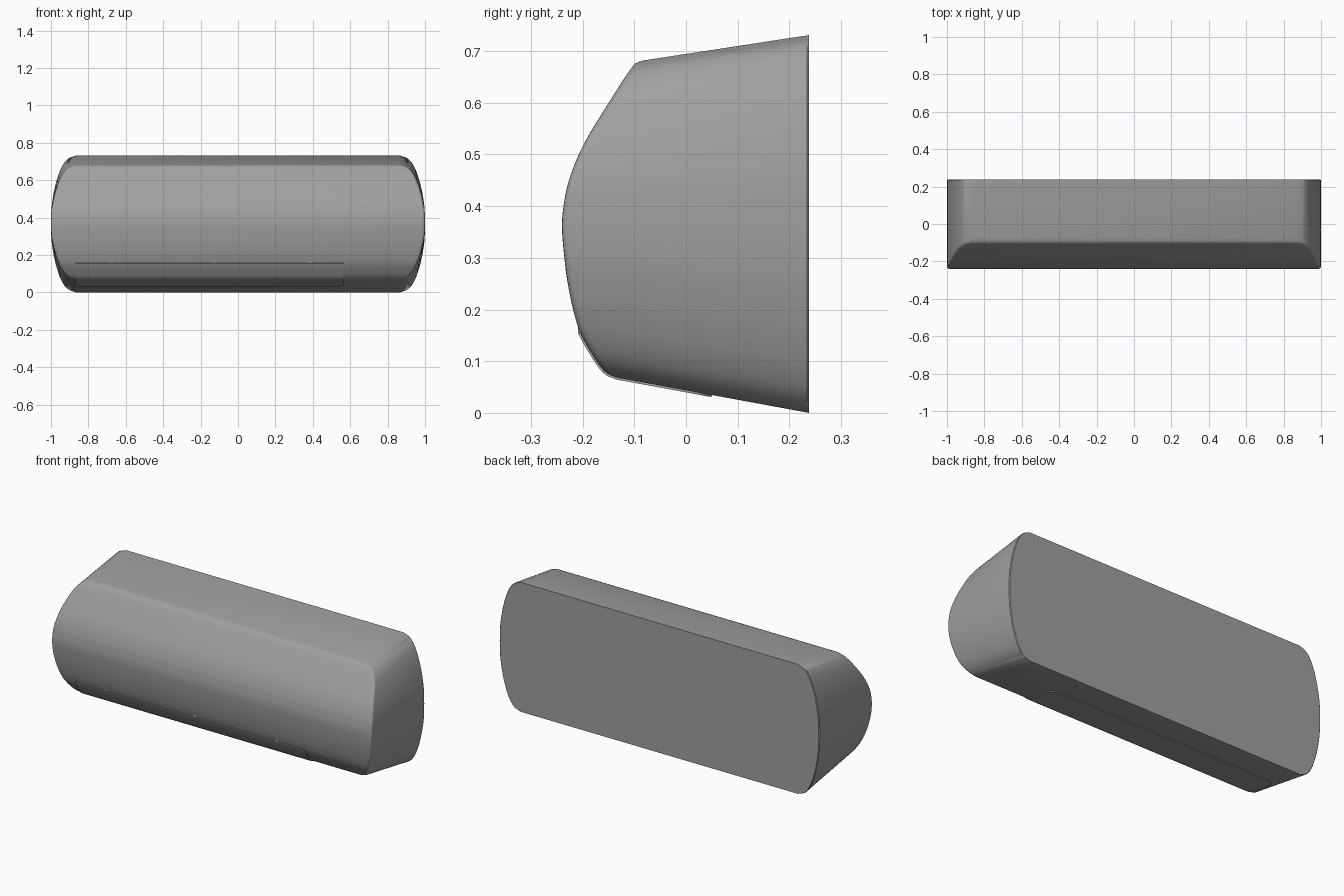
import bpy, bmesh, math
from mathutils import Vector

if "Cube" in bpy.data.objects:
    bpy.data.objects.remove(bpy.data.objects["Cube"])

BACK = 0.238

mat = bpy.data.materials.new("grey_plastic")
mat.use_nodes = True
grey = (0.35, 0.35, 0.35, 1)
mat.diffuse_color = grey
mat.node_tree.nodes["Principled BSDF"].inputs["Base Color"].default_value = grey


# Tapered top and bottom planes
def low(y):
    return 0.184 * (BACK - y)


def high(y):
    return 0.731 - 0.153 * (BACK - y)


def height(y, t):
    return low(y) + t * (high(y) - low(y))


def smooth_curve(pts):
    """Monotone cubic function through points (t, value)."""
    d = [(b[1] - a[1]) / (b[0] - a[0]) for a, b in zip(pts, pts[1:])]
    m = [d[0]] + [2 * a * b / (a + b) if a * b > 0 else 0 for a, b in zip(d, d[1:])] + [d[-1]]

    def f(t):
        i = 0
        while i < len(d) - 1 and t > pts[i + 1][0]:
            i += 1
        h = pts[i + 1][0] - pts[i][0]
        s = (t - pts[i][0]) / h
        return ((1 + 2 * s) * (1 - s) ** 2 * pts[i][1] + s * (1 - s) ** 2 * h * m[i]
                + s * s * (3 - 2 * s) * pts[i + 1][1] + s * s * (s - 1) * h * m[i + 1])
    return f


# Bulging front profile (y, z), from the lower lip to the upper lip
profile = [(-.135, .0685), (-.15, .075), (-.158, .081), (-.18, .111), (-.207, .161),
           (-.224, .225), (-.234, .287), (-.24, .365), (-.234, .419), (-.218, .475),
           (-.195, .525), (-.147, .604), (-.105, .668), (-.097, .677), (-.083, .682)]
front_pts = [[(z - low(y)) / (high(y) - low(y)), y] for y, z in profile]
front_pts[0][0], front_pts[-1][0] = 0, 1
front = smooth_curve(front_pts)

# Half width against relative height: rounded corners and bowed ends
half = [(0, .87), (.02, .907), (.07, .938), (.16, .965), (.27, .985), (.4, .998), (.5, 1)]
width = smooth_curve(half + [(1 - t, x) for t, x in half[-2::-1]])


def make_object(name, rings, degrees):
    """Bridge a stack of closed rings, cap both ends and shade smooth."""
    bm = bmesh.new()
    loops = [[bm.verts.new(p) for p in ring] for ring in rings]
    n = len(loops[0])
    for a, b in zip(loops, loops[1:]):
        for i in range(n):
            j = (i + 1) % n
            bm.faces.new((a[i], a[j], b[j], b[i]))
    bm.faces.new(loops[0])
    bm.faces.new(loops[-1])
    bmesh.ops.recalc_face_normals(bm, faces=bm.faces)
    mesh = bpy.data.meshes.new(name)
    bm.to_mesh(mesh)
    bm.free()
    mesh.materials.append(mat)
    ob = bpy.data.objects.new(name, mesh)
    bpy.context.collection.objects.link(ob)
    bpy.ops.object.select_all(action='DESELECT')
    ob.select_set(True)
    bpy.context.view_layer.objects.active = ob
    bpy.ops.object.shade_smooth_by_angle(angle=math.radians(degrees))


# Casing: one ring per height, with rounded front and back rims
def casing_ring(t):
    x, y = width(t), front(t)
    side = [(x - .004, BACK), (x, BACK - .004), (x, y + .014), (x - .001, y + .008),
            (x - .004, y + .004), (x - .008, y + .001), (x - .014, y)]
    outline = side + [(-px, py) for px, py in reversed(side)]
    return [(px, py, height(py, t)) for px, py in outline]


STEPS = 64
make_object("casing", [casing_ring(.5 - .5 * math.cos(math.pi * i / STEPS))
                       for i in range(STEPS + 1)], 32)

# Air flap path: lower front, around the lip, then along the underside
FLAP_TOP, FLAP_BACK, CORNER = 0.16, 0.05, 0.05
path = []
for i in range(40):
    t = .16 * (1 - i / 40) ** 2
    p = Vector((0, front(t), height(front(t), t)))
    if p.z <= FLAP_TOP:
        path.append(p)
start = front(0)
for i in range(41):
    y = start + (FLAP_BACK - start) * math.sin(math.pi / 2 * i / 40)
    path.append(Vector((0, y, low(y))))

# Air flap: thin curved plate with rounded rear corners
rings = []
for i, p in enumerate(path):
    d = (path[min(i + 1, len(path) - 1)] - path[max(i - 1, 0)]).normalized()
    out = Vector((0, d.z, -d.y))
    near = max(0, CORNER - (path[-1] - p).length)
    cut = CORNER - math.sqrt(max(0, CORNER ** 2 - near ** 2))
    x0, x1 = -.868 + cut, .563 - cut
    a, b = p + out * .004, p - out * .004
    rings.append([(x0, *a.yz), (x1, *a.yz), (x1, *b.yz), (x0, *b.yz)])
make_object("air_flap", rings, 30)

# Small hinge tabs along the upper edge of the flap
for i, x in enumerate((-.68, -.125, .385)):
    bpy.ops.mesh.primitive_cube_add(size=1, location=(x, -.203, FLAP_TOP + .001))
    tab = bpy.context.object
    tab.name = f"hinge_tab_{i + 1}"
    tab.scale = (.022, .012, .01)
    tab.data.materials.append(mat)
